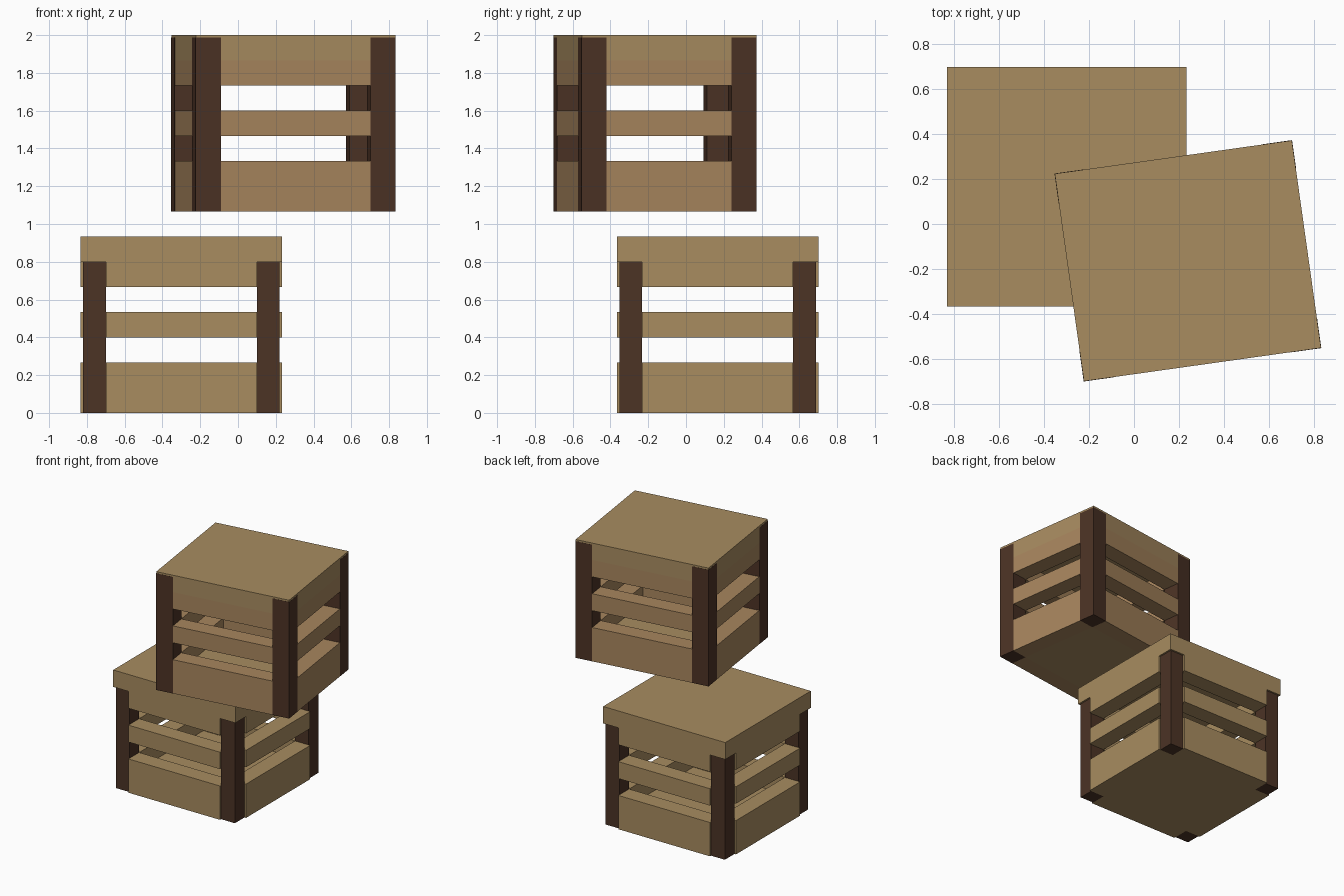
import bpy, math
from mathutils import Matrix, Vector

if "Cube" in bpy.data.objects:
    bpy.data.objects.remove(bpy.data.objects["Cube"])

U = 1 / 15  # one design unit; crates are 16 units wide and 14 high


def material(name, rgb):
    m = bpy.data.materials.new(name)
    lin = [((c / 255 + 0.055) / 1.055) ** 2.4 for c in rgb]
    m.diffuse_color = (*lin, 1)
    m.use_nodes = True
    m.node_tree.nodes["Principled BSDF"].inputs["Base Color"].default_value = m.diffuse_color
    return m


OAK = material("light oak", (168, 140, 96))
WARM = material("warm oak", (168, 134, 94))
DARK = material("dark walnut", (76, 51, 37))


def box(name, lo, hi, mat, frame):
    """Box between two corners given in units, placed by the crate frame."""
    lo, hi = Vector(lo) * U, Vector(hi) * U
    v = [(x, y, z) for x in (lo.x, hi.x) for y in (lo.y, hi.y) for z in (lo.z, hi.z)]
    f = [(0, 1, 3, 2), (4, 6, 7, 5), (0, 4, 5, 1), (2, 3, 7, 6), (0, 2, 6, 4), (1, 5, 7, 3)]
    me = bpy.data.meshes.new(name)
    me.from_pydata(v, [], f)
    me.materials.append(mat)
    ob = bpy.data.objects.new(name, me)
    ob.matrix_world = frame
    bpy.context.collection.objects.link(ob)


def crate(label, w, d, inset, post_top, slat_mat, frame):
    hx, hy = w / 2, d / 2
    # corner posts
    for sx in (-1, 1):
        for sy in (-1, 1):
            xs = sorted((sx * (hx - 2), sx * (hx - inset)))
            ys = sorted((sy * (hy - 2), sy * (hy - inset)))
            box(label + "_post", (xs[0], ys[0], 0), (xs[1], ys[1], post_top), DARK, frame)
    # side slats between the posts
    for z0, z1 in ((0, 4), (6, 8), (10, 12)):
        for s in (-1, 1):
            ys = sorted((s * (hy - 2), s * hy))
            xs = sorted((s * (hx - 2), s * hx))
            box(label + "_long_slat", (2 - hx, ys[0], z0), (hx - 2, ys[1], z1), slat_mat, frame)
            box(label + "_side_slat", (xs[0], 2 - hy, z0), (xs[1], hy - 2, z1), slat_mat, frame)
    # floor panel and lid
    box(label + "_floor", (2 - hx, 2 - hy, 0), (hx - 2, hy - 2, 2), OAK, frame)
    box(label + "_lid", (-hx, -hy, 12), (hx, hy, 14), OAK, frame)


# lower crate: overhanging lid, posts set slightly back
crate("lower_crate", 16, 16, 0.2, 12, OAK, Matrix.Translation((-0.30, 0.167, 0)))
# upper crate: shallower, turned, posts flush and running almost to the top
crate("upper_crate", 16, 14, -0.015, 13.8, WARM,
      Matrix.Translation((0.24, -0.164, 16 * U)) @ Matrix.Rotation(math.radians(8), 4, 'Z'))
